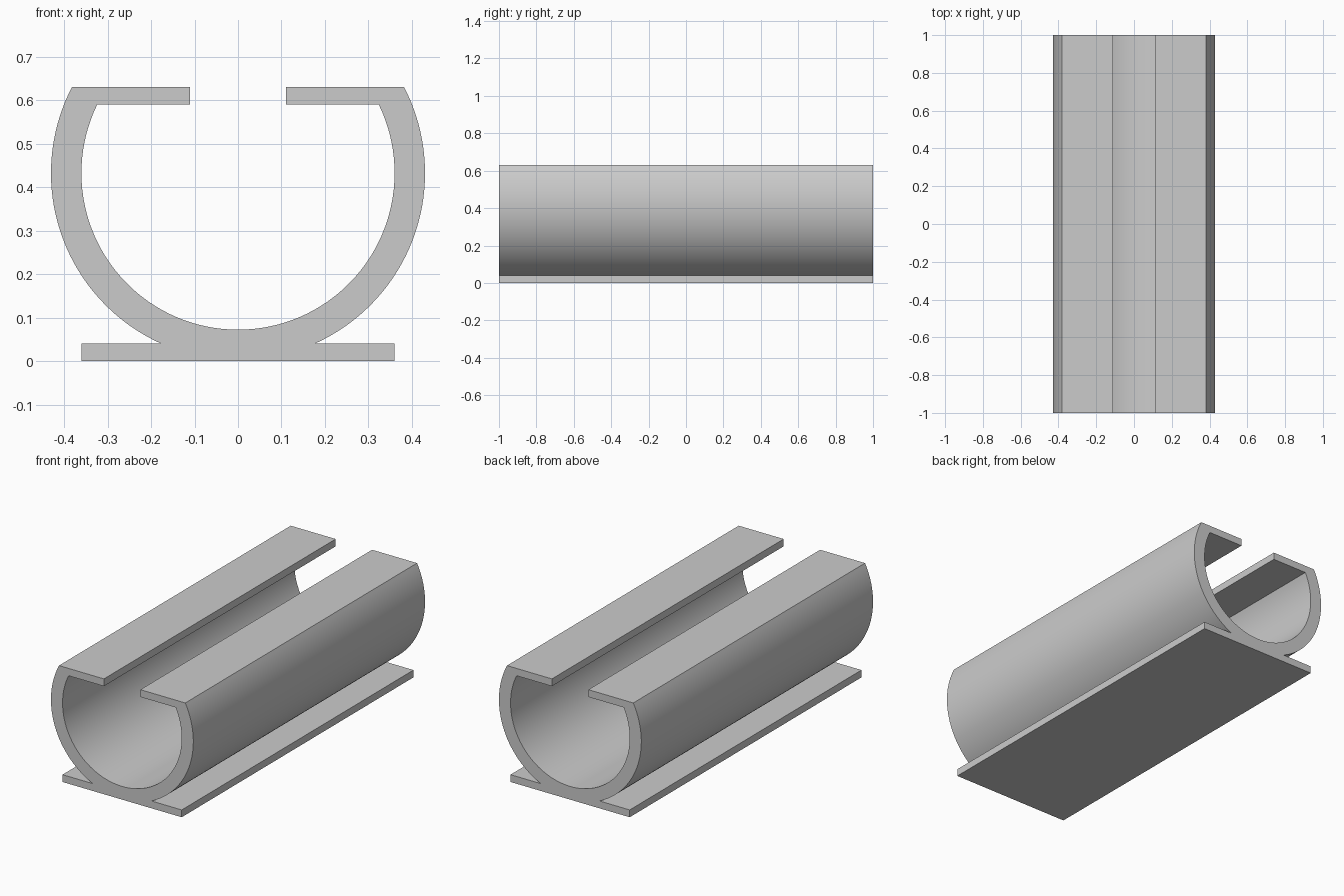
import bpy
import bmesh
from math import asin, cos, sin, pi, radians

cube = bpy.data.objects.get("Cube")
if cube:
    bpy.data.objects.remove(cube, do_unlink=True)

LENGTH = 2.0
CENTRE_Z = 0.432
OUTER_R, INNER_R = 0.43, 0.36
TOP_Z, LIP_Z = 0.63, 0.59        # lip upper and lower faces
SLOT = 0.11                      # half width of the top slot
BASE_W, BASE_Z = 0.36, 0.04      # half width and height of the foot
STEPS = 40


def arc(radius, start, end):
    """Points on a circle about the channel axis."""
    angles = [start + (end - start) * i / STEPS for i in range(STEPS + 1)]
    return [(radius * cos(a), CENTRE_Z + radius * sin(a)) for a in angles]


def angle_at(radius, z):
    return asin((z - CENTRE_Z) / radius)


# Right half of the section: foot, outer wall, lip, inner wall
half = [(BASE_W, 0), (BASE_W, BASE_Z)]
half += arc(OUTER_R, angle_at(OUTER_R, BASE_Z), angle_at(OUTER_R, TOP_Z))
half += [(SLOT, TOP_Z), (SLOT, LIP_Z)]
half += arc(INNER_R, angle_at(INNER_R, LIP_Z), -pi / 2)

# Mirror to close the section, sharing the bottom centre point
profile = half + [(-x, z) for x, z in reversed(half[:-1])]

# Extrude the section along the length
bm = bmesh.new()
section = bm.faces.new([bm.verts.new((x, -LENGTH / 2, z)) for x, z in profile])
grown = bmesh.ops.extrude_face_region(bm, geom=[section], use_keep_orig=True)
moved = [v for v in grown["geom"] if isinstance(v, bmesh.types.BMVert)]
bmesh.ops.translate(bm, verts=moved, vec=(0, LENGTH, 0))
bmesh.ops.recalc_face_normals(bm, faces=bm.faces)
mesh = bpy.data.meshes.new("slotted_channel")
bm.to_mesh(mesh)
bm.free()

channel = bpy.data.objects.new("slotted_channel", mesh)
bpy.context.collection.objects.link(channel)

# Plain grey finish
grey = bpy.data.materials.new("light_grey")
grey.use_nodes = True
colour = (0.6, 0.6, 0.6, 1)
grey.diffuse_color = colour
grey.node_tree.nodes["Principled BSDF"].inputs["Base Color"].default_value = colour
mesh.materials.append(grey)

# Smooth curved walls, crisp corners
bpy.ops.object.select_all(action="DESELECT")
channel.select_set(True)
bpy.context.view_layer.objects.active = channel
bpy.ops.object.shade_smooth_by_angle(angle=radians(25))
